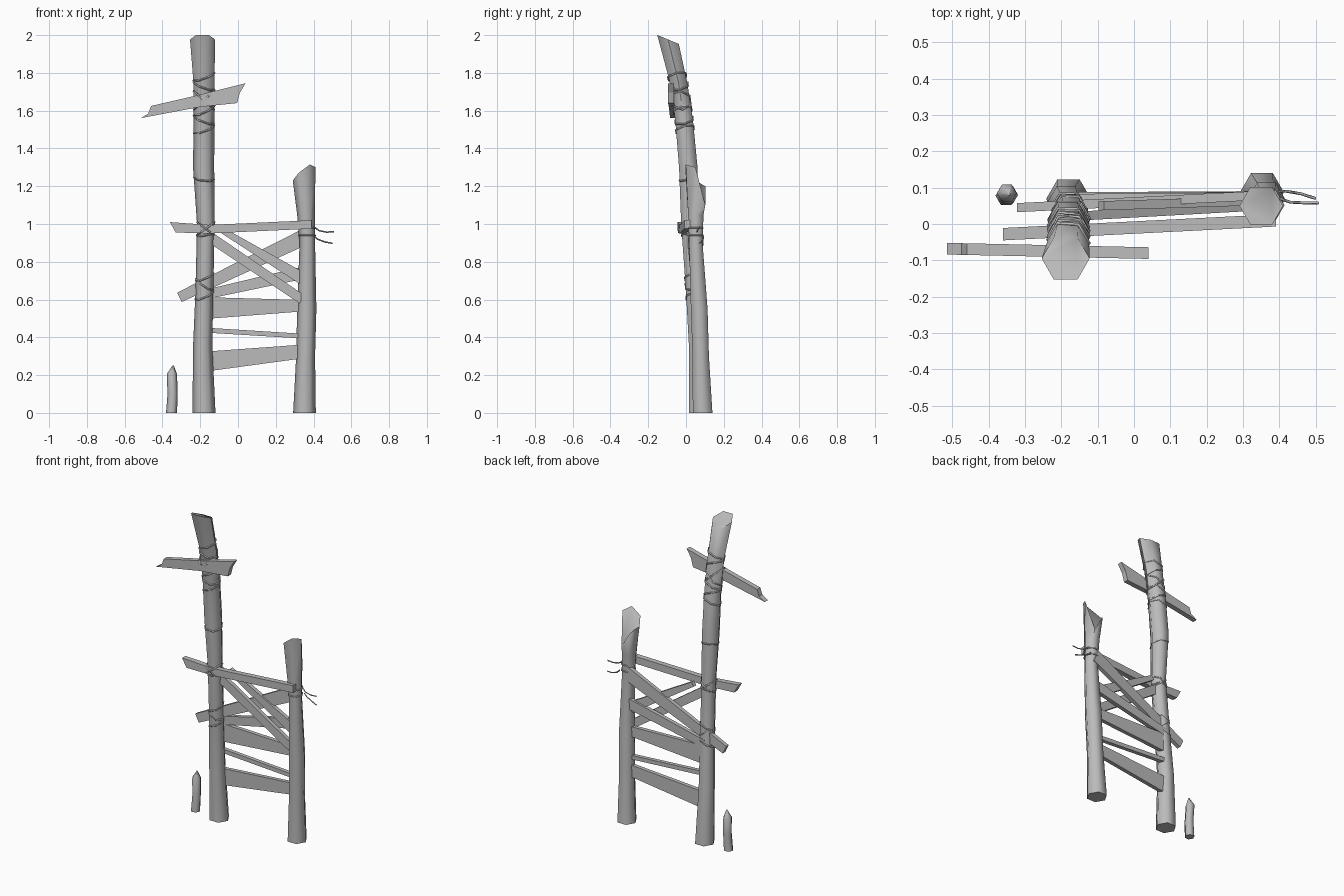
import bpy, bmesh, math
from mathutils import Vector

cube = bpy.data.objects.get("Cube")
if cube:
    bpy.data.objects.remove(cube, do_unlink=True)

wood = bpy.data.materials.new("weathered grey wood")
wood.use_nodes = True
grey = (0.5, 0.5, 0.5, 1)
wood.diffuse_color = grey
wood.node_tree.nodes["Principled BSDF"].inputs["Base Color"].default_value = grey


def finish(name, bm, smooth=None):
    bmesh.ops.recalc_face_normals(bm, faces=bm.faces)
    mesh = bpy.data.meshes.new(name)
    bm.to_mesh(mesh)
    bm.free()
    mesh.materials.append(wood)
    obj = bpy.data.objects.new(name, mesh)
    bpy.context.collection.objects.link(obj)
    if smooth:
        bpy.ops.object.select_all(action='DESELECT')
        obj.select_set(True)
        bpy.context.view_layer.objects.active = obj
        bpy.ops.object.shade_smooth_by_angle(angle=math.radians(smooth))
    return obj


def log(name, path, top=None):
    """Six-sided log; path rows are x, y, z, radius, slope of the ring towards the back."""
    bm = bmesh.new()
    rings = []
    for x, y, z, r, slope in path:
        ring = []
        for i in range(6):
            a = i * math.pi / 3
            dy = r * math.sin(a)
            ring.append(bm.verts.new((x + r * math.cos(a), y + dy, z + slope * dy)))
        rings.append(ring)
    if top:
        for v, z in zip(rings[-1], top):
            v.co.z = z
    for low, high in zip(rings, rings[1:]):
        for i in range(6):
            j = (i + 1) % 6
            bm.faces.new((low[i], low[j], high[j], high[i]))
    bm.faces.new(rings[0])
    bm.faces.new(rings[-1])
    return finish(name, bm, 62)


def plank(name, outline, y_left, y_right, thick=0.03):
    """Board from its front outline, running from y_left to y_right."""
    xs = [p[0] for p in outline]
    lo, span = min(xs), max(xs) - min(xs)
    bm = bmesh.new()
    verts = [bm.verts.new((x, y_left + (y_right - y_left) * (x - lo) / span - thick / 2, z))
             for x, z in outline]
    face = bm.faces.new(verts)
    out = bmesh.ops.extrude_face_region(bm, geom=[face])
    back = [v for v in out["geom"] if isinstance(v, bmesh.types.BMVert)]
    bmesh.ops.translate(bm, verts=back, vec=(0, thick, 0))
    return finish(name, bm)


def bar(name, start, end, w0, w1, y0, y1, thick=0.025):
    """Tapered straight board between two centre points."""
    a, b = Vector(start), Vector(end)
    n = (b - a).normalized()
    n = Vector((-n.y, n.x))
    return plank(name, [a - n * w0 / 2, b - n * w1 / 2, b + n * w1 / 2, a + n * w0 / 2],
                 y0, y1, thick)


def cord(name, points, radius=0.005, closed=False):
    """Thin four-sided cord swept along points."""
    curve = bpy.data.curves.new(name, 'CURVE')
    curve.dimensions = '3D'
    curve.bevel_depth = radius
    curve.bevel_resolution = 0
    curve.use_fill_caps = True
    spline = curve.splines.new('POLY')
    spline.points.add(len(points) - 1)
    for p, co in zip(spline.points, points):
        p.co = (*co, 1)
    spline.use_cyclic_u = closed
    curve.materials.append(wood)
    obj = bpy.data.objects.new(name, curve)
    bpy.context.collection.objects.link(obj)


# Posts and stake
tall = [(-0.18, 0.07, 0, 0.061, 0), (-0.187, 0.06, 0.35, 0.051, 0),
        (-0.178, 0.04, 0.65, 0.047, 0), (-0.17, 0.015, 1.0, 0.047, 0),
        (-0.182, 0.012, 1.3, 0.056, 0.1), (-0.18, -0.01, 1.55, 0.055, -0.15),
        (-0.18, -0.04, 1.75, 0.056, -0.25), (-0.188, -0.095, 1.977, 0.066, -0.42)]
log("tall_post", tall)
log("short_post", [(0.352, 0.088, 0, 0.06, 0), (0.358, 0.078, 0.3, 0.05, 0),
                   (0.364, 0.07, 0.55, 0.051, 0), (0.367, 0.052, 0.9, 0.041, 0),
                   (0.36, 0.052, 1.05, 0.047, 0), (0.35, 0.05, 1.25, 0.06, 0)],
    top=(1.3, 1.1, 1.2, 1.23, 1.27, 1.315))
log("small_stake", [(-0.352, 0.078, 0, 0.029, 0), (-0.346, 0.08, 0.1, 0.027, 0),
                    (-0.35, 0.085, 0.205, 0.027, 0), (-0.343, 0.082, 0.252, 0.003, 0)])

# Boards fixed across the posts
plank("upper_crossboard", [(-0.515, 1.56), (-0.465, 1.57), (-0.2, 1.62), (-0.005, 1.64),
                           (0.01, 1.695), (0.04, 1.745), (-0.2, 1.685), (-0.46, 1.625),
                           (-0.475, 1.585)], -0.068, -0.08, 0.032)
plank("top_rail", [(-0.33, 0.955), (-0.15, 0.95), (0.39, 0.975), (0.39, 1.02),
                   (-0.15, 0.995), (-0.36, 1.01)], -0.028, 0.01, 0.034)
bar("middle_board", (-0.17, 0.555), (0.35, 0.568), 0.115, 0.06, 0.07, 0.07)
bar("narrow_slat", (-0.17, 0.438), (0.35, 0.406), 0.026, 0.025, 0.075, 0.075)
bar("bottom_board", (-0.17, 0.272), (0.35, 0.326), 0.105, 0.072, 0.075, 0.078)
bar("rising_brace", (-0.31, 0.612), (0.36, 0.935), 0.055, 0.085, 0.045, 0.08)
bar("low_rising_brace", (-0.18, 0.625), (0.36, 0.745), 0.05, 0.065, 0.07, 0.075)
bar("falling_brace", (-0.17, 0.945), (0.34, 0.6), 0.055, 0.05, 0.02, 0.05)
bar("second_falling_brace", (-0.09, 0.97), (0.36, 0.7), 0.03, 0.065, 0.05, 0.065)


def post_at(z):
    for a, b in zip(tall, tall[1:]):
        if a[2] <= z <= b[2]:
            t = (z - a[2]) / (b[2] - a[2])
            return [p + (q - p) * t for p, q in zip(a, b)]


def lashing(name, z, tilt, lean=0.0, front=0.0):
    """Tilted cord loop hugging the tall post, pushed forward over a board."""
    x, y, _, r, _ = post_at(z)
    loop = []
    for i in range(6):
        a = i * math.pi / 3
        c, s = math.cos(a), math.sin(a)
        px, py, _, pr, _ = post_at(z + tilt * c + lean * s)
        loop.append((px + pr * c, py + pr * s - (front if s < -0.1 else 0),
                     z + tilt * c + lean * s))
    cord(name, loop, 0.005, True)


# Cord wrapped around the tall post
for i, (z, tilt) in enumerate([(0.62, 0.02), (0.68, -0.03), (0.72, 0.02), (0.95, 0.01),
                               (1.24, -0.005), (1.5, 0.02), (1.55, -0.02), (1.6, 0.025),
                               (1.73, -0.02), (1.78, 0.02)]):
    lashing(f"post_cord_{i + 1}", z, tilt, 0.012)
for tilt in (-0.05, 0.05):
    lashing("crossboard_lashing", 1.655, tilt, 0, 0.014)
    lashing("rail_lashing", 0.975, tilt * 0.7, 0, 0.012)

# Cord around the short post with two loose tails
for z in (0.94, 0.98):
    cord("short_post_cord", [(0.366 + 0.044 * math.cos(i * math.pi / 3),
                              0.052 + 0.044 * math.sin(i * math.pi / 3), z)
                             for i in range(6)], 0.004, True)
cord("upper_cord_tail", [(0.4, 0.07, 0.985), (0.43, 0.06, 0.965), (0.47, 0.058, 0.957),
                         (0.508, 0.058, 0.96)], 0.004)
cord("lower_cord_tail", [(0.4, 0.09, 0.94), (0.42, 0.09, 0.92), (0.46, 0.083, 0.905),
                         (0.5, 0.07, 0.898)], 0.004)
